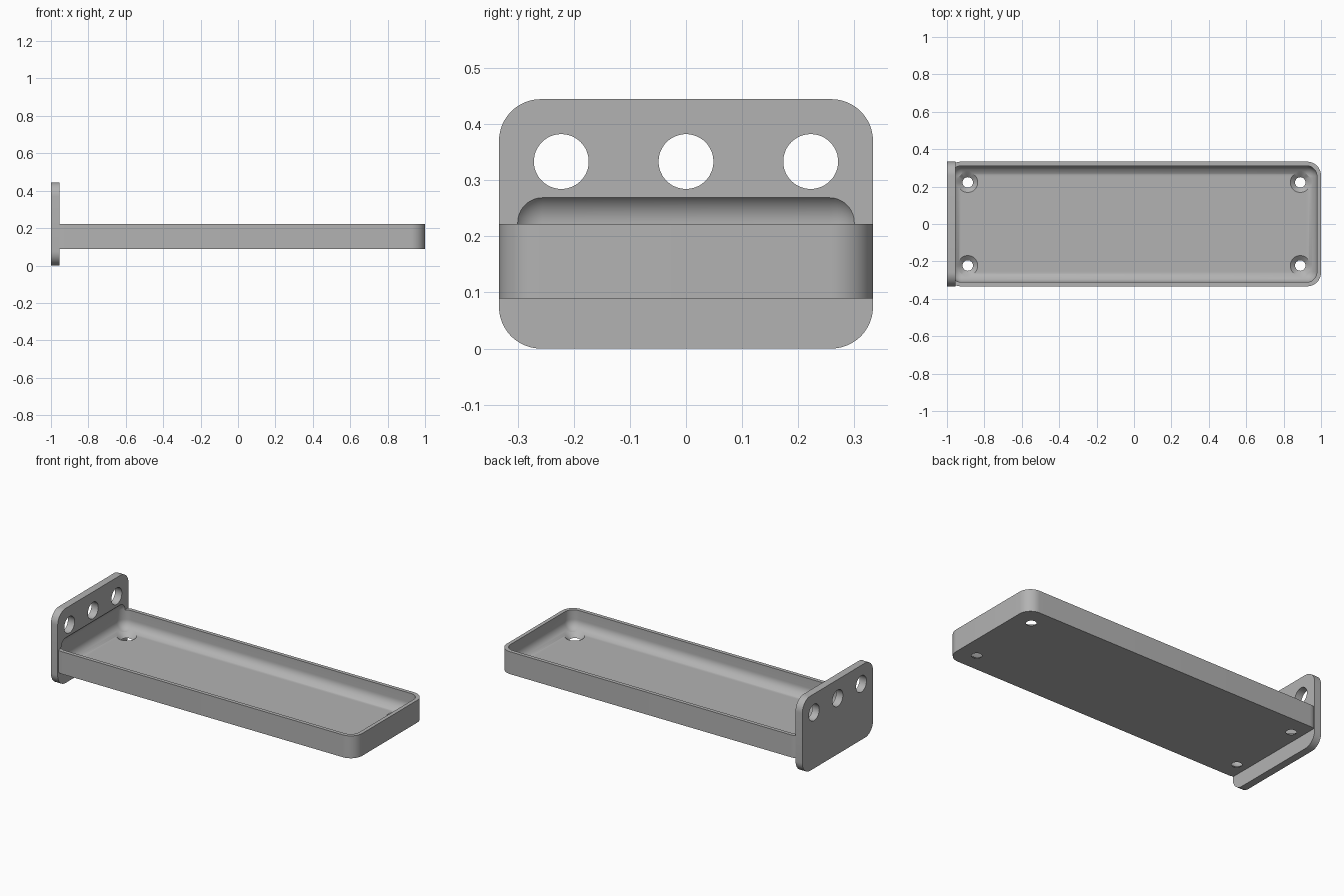
import bpy, bmesh, math
from mathutils import Matrix, Vector

if "Cube" in bpy.data.objects:
    bpy.data.objects.remove(bpy.data.objects["Cube"])

MM = 1 / 45            # model unit: the body is 90 long
CORNER = 3.35 * MM     # outer corner radius
WALL = 1 * MM
PLATE = 2 * MM
FLOOR = 5 * MM         # height of the tray floor
BASE, RIM, TOP = 4 * MM, 10 * MM, 20 * MM
HALF_W = 15 * MM

grey = bpy.data.materials.new("plain grey")
grey.use_nodes = True
COLOUR = (0.45, 0.45, 0.45, 1)
grey.diffuse_color = COLOUR
grey.node_tree.nodes["Principled BSDF"].inputs["Base Color"].default_value = COLOUR


def add_object(name, bm):
    bmesh.ops.recalc_face_normals(bm, faces=bm.faces)
    mesh = bpy.data.meshes.new(name)
    bm.to_mesh(mesh)
    bm.free()
    mesh.materials.append(grey)
    obj = bpy.data.objects.new(name, mesh)
    bpy.context.collection.objects.link(obj)
    return obj


def box(name, low, high, radius, axis=None, segments=12):
    """Box rounded on the edges along one axis, or on every edge."""
    low, high = Vector(low), Vector(high)
    bm = bmesh.new()
    bmesh.ops.create_cube(bm, size=1)
    for v in bm.verts:
        v.co = Vector((low[i] + (v.co[i] + 0.5) * (high[i] - low[i]) for i in range(3)))
    edges = [e for e in bm.edges
             if axis is None or abs((e.verts[0].co - e.verts[1].co)[axis]) > 1e-4]
    bmesh.ops.bevel(bm, geom=edges, offset=radius, offset_type='OFFSET',
                    segments=segments, profile=0.5, affect='EDGES')
    return add_object(name, bm)


def cone(name, r_low, r_high, depth, matrix):
    bm = bmesh.new()
    bmesh.ops.create_cone(bm, cap_ends=True, segments=48, radius1=r_low,
                          radius2=r_high, depth=depth, matrix=matrix)
    return add_object(name, bm)


def combine(target, other, operation):
    mod = target.modifiers.new(operation.lower(), 'BOOLEAN')
    mod.operation, mod.solver, mod.object = operation, 'EXACT', other
    bpy.context.view_layer.objects.active = target
    bpy.ops.object.modifier_apply(modifier=mod.name)
    bpy.data.objects.remove(other)


# Tray body joined to the upright wall plate
shelf = box("wall_shelf_tray", (-1, -HALF_W, BASE), (1, HALF_W, RIM), CORNER, axis=2)
plate = box("wall_plate", (-1, -HALF_W, 0), (-1 + PLATE, HALF_W, TOP), CORNER, axis=0)
combine(shelf, plate, 'UNION')

# Rounded hollow, which also bites slightly into the plate
hollow = box("hollow", (WALL - 1, WALL - HALF_W, FLOOR),
             (1 - WALL, HALF_W - WALL, 12.6 * MM), 2.5 * MM)
combine(shelf, hollow, 'DIFFERENCE')

# Three round holes through the plate
for y in (-10 * MM, 0, 10 * MM):
    place = Matrix.Translation((-1 + PLATE / 2, y, 15 * MM)) @ Matrix.Rotation(math.pi / 2, 4, 'Y')
    combine(shelf, cone("plate_hole", 2.2 * MM, 2.2 * MM, PLATE * 3, place), 'DIFFERENCE')

# Four countersunk screw holes through the floor
SLOPE = 1.15
for x in (-40 * MM, 40 * MM):
    for y in (-10 * MM, 10 * MM):
        place = Matrix.Translation((x, y, (BASE + FLOOR) / 2))
        mid = 1.83 * MM
        spread = SLOPE * MM
        combine(shelf, cone("screw_hole", mid - spread, mid + spread, 2 * MM, place), 'DIFFERENCE')

bpy.ops.object.select_all(action='DESELECT')
shelf.select_set(True)
bpy.context.view_layer.objects.active = shelf
bpy.ops.object.shade_smooth_by_angle(angle=math.radians(30))
